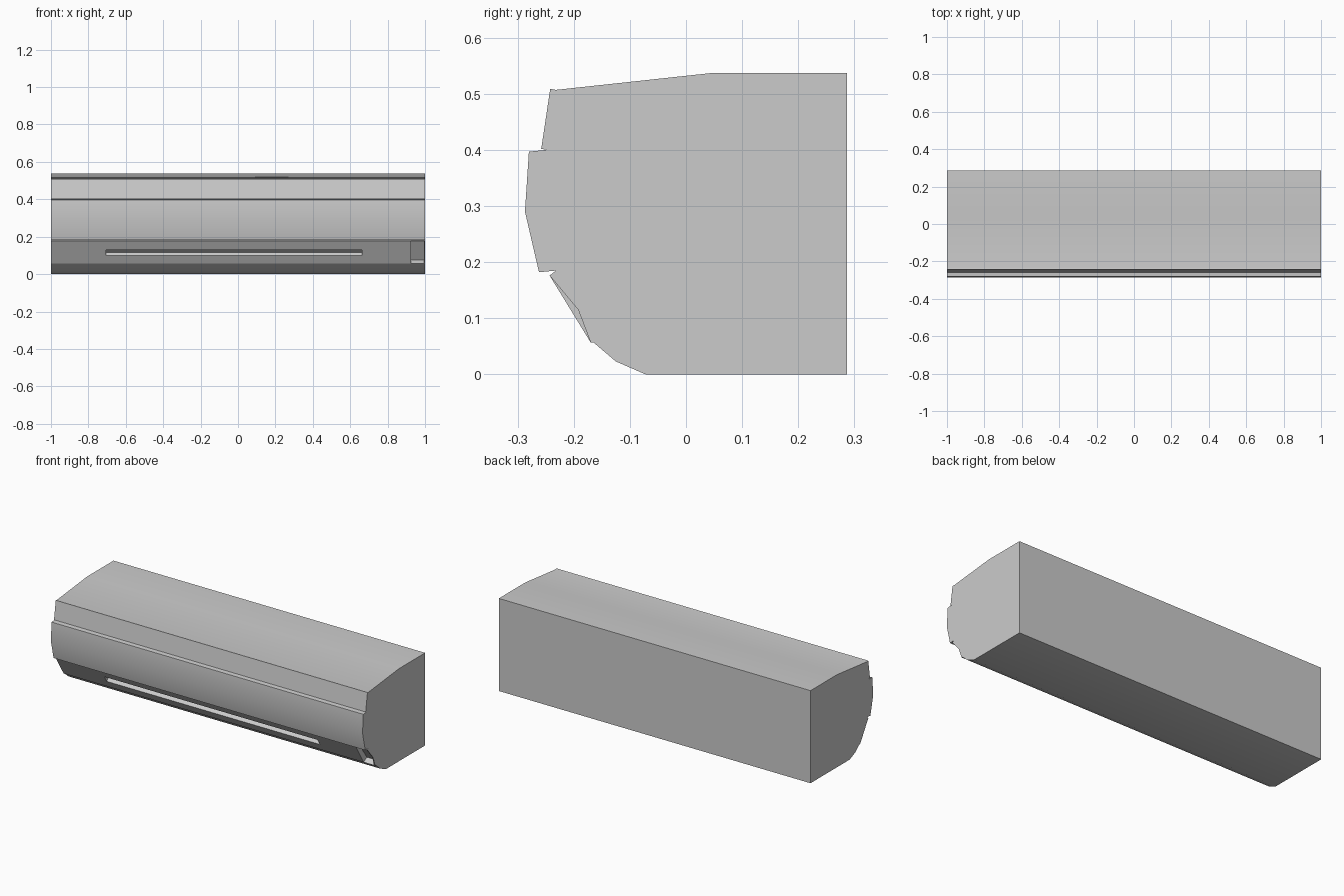
import bpy, bmesh, math

if "Cube" in bpy.data.objects:
    bpy.data.objects.remove(bpy.data.objects["Cube"])


def prism(name, profile, x0, x1):
    """Extrude a (y, z) outline along x."""
    bm = bmesh.new()
    face = bm.faces.new([bm.verts.new((x0, y, z)) for y, z in profile])
    ext = bmesh.ops.extrude_face_region(bm, geom=[face])
    moved = [v for v in ext["geom"] if isinstance(v, bmesh.types.BMVert)]
    bmesh.ops.translate(bm, verts=moved, vec=(x1 - x0, 0, 0))
    bmesh.ops.recalc_face_normals(bm, faces=bm.faces)
    mesh = bpy.data.meshes.new(name)
    bm.to_mesh(mesh)
    bm.free()
    obj = bpy.data.objects.new(name, mesh)
    bpy.context.collection.objects.link(obj)
    return obj


def cut(target, name, profile, x0, x1):
    """Subtract a prism from the target and discard the cutter."""
    cutter = prism(name, profile, x0, x1)
    cutter.hide_render = True
    mod = target.modifiers.new(name, "BOOLEAN")
    mod.operation = "DIFFERENCE"
    mod.solver = "EXACT"
    mod.object = cutter
    bpy.context.view_layer.objects.active = target
    bpy.ops.object.modifier_apply(modifier=name)
    bpy.data.objects.remove(cutter)


# Housing: flat back, sloped top, front panel with two seams, curved underside
housing = prism("housing", [
    (0.287, 0), (0.287, 0.537), (0.045, 0.537),
    (-0.232, 0.507), (-0.242, 0.509), (-0.258, 0.402),
    (-0.248, 0.400), (-0.280, 0.397), (-0.287, 0.290), (-0.262, 0.182),
    (-0.232, 0.185), (-0.243, 0.176), (-0.170, 0.057),
    (-0.165, 0.057), (-0.125, 0.023), (-0.072, 0)], -1, 1)

# Long air outlet groove
cut(housing, "outlet_cutter",
    [(-0.1964, 0.100), (-0.180, 0.116), (-0.2179, 0.135), (-0.25, 0.12)],
    -0.705, 0.663)

# Recess at the right end, closed by a thin end wall
cut(housing, "recess_cutter",
    [(-0.170, 0.057), (-0.140, 0.075), (-0.212, 0.176),
     (-0.243, 0.176), (-0.25, 0.10)], 0.925, 0.994)

# End wall is set back from the front edge
cut(housing, "end_wall_cutter",
    [(-0.243, 0.176), (-0.192, 0.115), (-0.170, 0.057), (-0.25, 0.10)],
    0.99, 1.05)

# Soft shading over the shallow bends, sharp seams
housing.select_set(True)
bpy.context.view_layer.objects.active = housing
bpy.ops.object.shade_smooth_by_angle(angle=math.radians(30))
